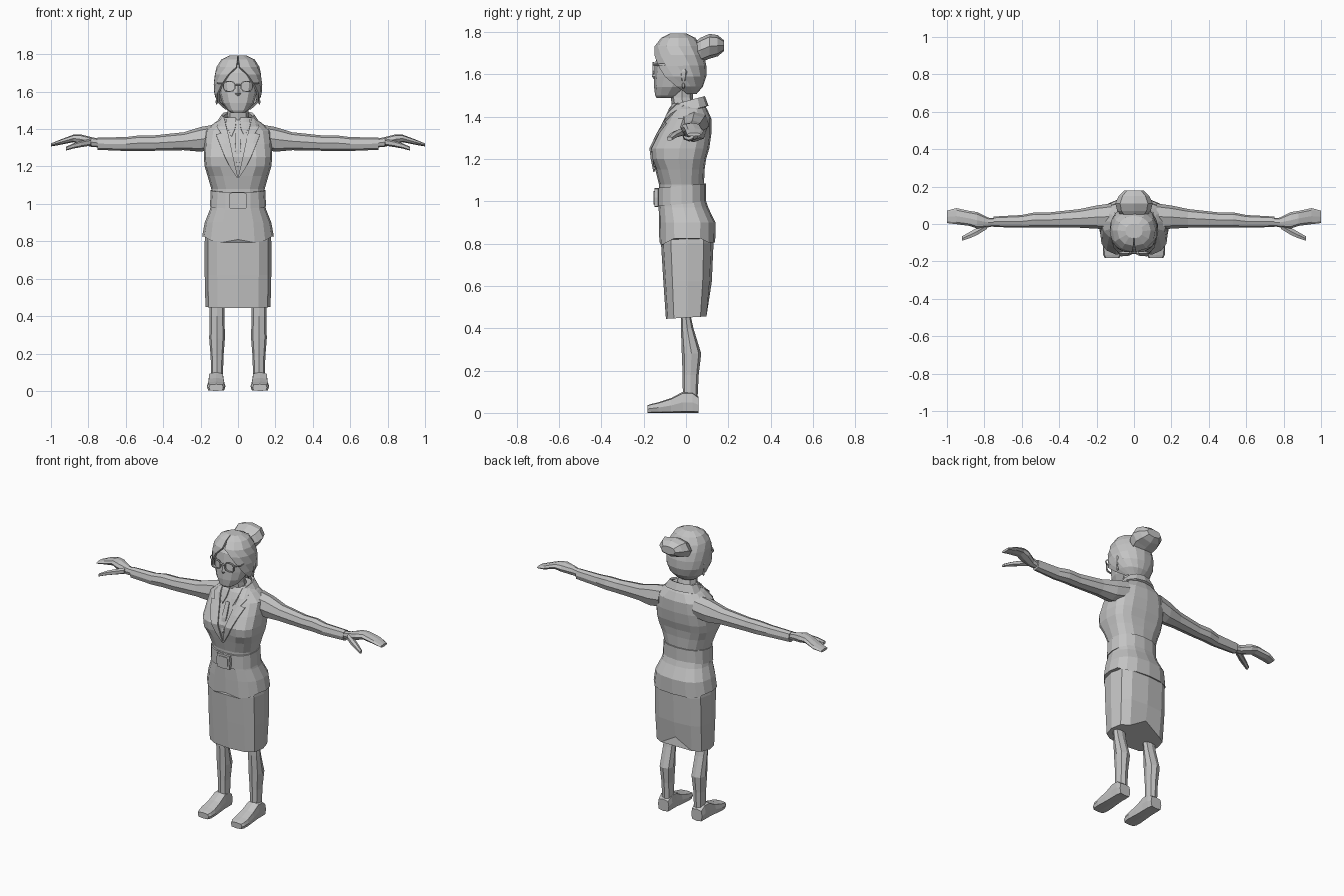
import bpy, bmesh, math
from mathutils import Vector
from mathutils.bvhtree import BVHTree

grey = bpy.data.materials.new("light grey")
grey.diffuse_color = (0.55, 0.55, 0.55, 1)


def spow(v, p):
    return math.copysign(abs(v) ** p, v) if abs(v) > 1e-6 else 0.0


def ring(axis, pos, c1, h1, c2, h2, n=8, p=0.85, gap=0):
    """Rounded-box cross-section; gap leaves an opening (degrees) at the front."""
    pts = []
    for i in range(n):
        if gap:
            t = math.radians(gap) + i / (n - 1) * (2 * math.pi - 2 * math.radians(gap))
        else:
            t = 2 * math.pi * i / n
        a, b = c1 + h1 * spow(math.sin(t), p), c2 - h2 * spow(math.cos(t), p)
        pts.append({'x': (pos, a, b), 'y': (a, pos, b), 'z': (a, b, pos)}[axis])
    return pts


def zring(z, hw, yf, yb, cx=0, **k):
    return ring('z', z, cx, hw, (yf + yb) / 2, (yb - yf) / 2, **k)


def loft(name, rings, closed=True, caps=(True, True), mirror=False, solid=0, warp=None):
    bm = bmesh.new()
    rows = [[bm.verts.new(warp(Vector(c), i) if warp else c) for c in r]
            for i, r in enumerate(rings)]
    n = len(rows[0])
    for r0, r1 in zip(rows, rows[1:]):
        for i in range(n if closed else n - 1):
            j = (i + 1) % n
            bm.faces.new((r0[i], r0[j], r1[j], r1[i]))
    for row, cap in zip((rows[0], rows[-1]), caps):
        if cap:
            bm.faces.new(row)
    bmesh.ops.recalc_face_normals(bm, faces=bm.faces)
    return finish(name, bm, mirror, solid)


def finish(name, bm, mirror=False, solid=0):
    me = bpy.data.meshes.new(name)
    bm.to_mesh(me)
    bm.free()
    me.materials.append(grey)
    ob = bpy.data.objects.new(name, me)
    bpy.context.collection.objects.link(ob)
    if solid:
        m = ob.modifiers.new("thickness", 'SOLIDIFY')
        m.thickness, m.offset = solid, 0
    if mirror:
        ob.modifiers.new("mirror", 'MIRROR').use_clip = False
    return ob


# Jacket body, with a slight dip between the bust
body = [(1.465, .075, -.055, .08, .9), (1.435, .125, -.075, .10, .9), (1.39, .175, -.095, .12, .8),
        (1.32, .18, -.135, .12, .7), (1.25, .183, -.17, .11, .65), (1.20, .178, -.165, .095, .65),
        (1.15, .163, -.145, .088, .75), (1.08, .143, -.128, .085, .85), (1.0, .14, -.126, .086, .85)]


def bust(v, i):
    if abs(v.x) < .01 and v.y < 0 and 3 <= i <= 5:
        v.y += .015
    return v


jacket = loft("jacket_body", [zring(z, w, f, b, n=16, p=p) for z, w, f, b, p in body], warp=bust)


# Flared jacket hem with a pointed front opening
def hem(v, i):
    v.z += .1 * v.y if i == 0 else 0
    if i == 3:
        if v.y < -.07:
            v.z = .81 if abs(v.x) < .01 else .775 + .2 * abs(v.x)
        elif v.y > .09:
            v.z = .805
    return v


loft("jacket_hem", [zring(z, w, f, b, n=16, p=.8) for z, w, f, b in
     [(1.02, .139, -.127, .086), (.97, .15, -.129, .105), (.90, .178, -.128, .139),
      (.825, .192, -.126, .138)]], warp=hem)


# Belt and buckle
def tilt(v, i):
    v.z += .09 * v.y
    return v


loft("belt", [zring(z, w, -.137, .094, n=16, p=.83) for z, w in
     [(1.075, .146), (.988, .15)]], warp=tilt)
loft("buckle", [ring('y', y, 0, .047, 1.017, .045, n=8, p=.2) for y in (-.149, -.13)])
loft("buckle_plate", [ring('y', y, 0, .034, 1.017, .032, n=8, p=.2) for y in (-.153, -.14)])


# Pencil skirt with a slit at the back
def slit(v, i):
    if i == 3:
        v.z += .06 * v.y
        if abs(v.x) < .01 and v.y > 0:
            v.z = .52
    return v


loft("skirt", [zring(z, w, f, b, n=12, p=.68) for z, w, f, b in
     [(.90, .165, -.115, .12), (.80, .178, -.118, .13), (.62, .178, -.107, .122),
      (.45, .174, -.095, .106)]], warp=slit)

# Lapels and shirt collar, wrapped onto the jacket front
tree = BVHTree.FromPolygons([v.co for v in jacket.data.vertices],
                            [p.vertices for p in jacket.data.polygons])


def front_plate(name, rows, lift):
    rings = []
    for z, a, b in rows:
        row = []
        for k in range(4):
            x = a + (b - a) * k / 3
            hit = tree.ray_cast(Vector((x, -1, z)), Vector((0, 1, 0)))[0]
            row.append((x, (hit.y if hit else -.05) - lift, z))
        rings.append(row)
    loft(name, rings, closed=False, caps=(False, False), mirror=True, solid=.009)


front_plate("lapel", [(1.14, .0, .006), (1.20, .014, .045), (1.25, .026, .07), (1.32, .041, .098),
                      (1.37, .052, .118), (1.375, .053, .09), (1.41, .062, .112),
                      (1.455, .072, .09)], .008)
front_plate("shirt_collar", [(1.36, .034, .036), (1.40, .016, .052), (1.435, .010, .062),
                             (1.46, .012, .062)], .003)
front_plate("shirt_edge", [(1.20, .0, .004), (1.29, .0, .016), (1.38, .0, .012)], .003)


def lean(v, i):
    v.z += .3 * (v.y - .02)
    return v


loft("jacket_collar", [zring(z, w, f, b, n=11, p=.9, gap=35) for z, w, f, b in
     [(1.425, .115, -.075, .10), (1.475, .082, -.06, .083)]],
     closed=False, caps=(False, False), solid=.014, warp=lean)

# Sleeves, hands and thumbs
def limb(name, rows, n=8, p=.85):
    loft(name, [ring('x', x, y, hy, z, hz, n=n, p=p) for x, y, z, hy, hz in rows], mirror=True)


limb("sleeve", [(.12, .04, 1.36, .07, .065), (.2, .037, 1.345, .062, .066),
                (.29, .03, 1.335, .05, .048), (.45, .022, 1.325, .04, .041),
                (.53, .022, 1.325, .04, .041), (.6, .014, 1.32, .034, .037),
                (.75, .012, 1.322, .028, .033)])
limb("hand", [(.74, .01, 1.325, .02, .023), (.78, .008, 1.33, .026, .026),
              (.84, .02, 1.345, .044, .026), (.88, .03, 1.35, .04, .02),
              (.95, .042, 1.33, .043, .014), (1.0, .038, 1.315, .033, .008)])
limb("thumb", [(.785, -.01, 1.33, .018, .018), (.84, -.04, 1.32, .022, .017),
               (.88, -.06, 1.31, .019, .014), (.92, -.078, 1.295, .013, .01)], n=6)

# Legs and shoes
loft("leg", [zring(z, w, f, b, cx=.112) for z, w, f, b in
     [(.60, .05, -.05, .04), (.45, .041, -.024, .024), (.40, .04, -.024, .035),
      (.28, .042, -.02, .072), (.18, .034, -.016, .06), (.08, .032, -.015, .055)]], mirror=True)
loft("shoe", [ring('y', y, .117, w, h / 2, h / 2, p=.45) for y, w, h in
     [(.06, .038, .075), (.03, .042, .10), (-.015, .042, .10), (-.07, .045, .07),
      (-.13, .05, .05), (-.165, .048, .042), (-.183, .038, .036)]], mirror=True)

# Neck, face and nose
loft("neck", [zring(z, w, f, b) for z, w, f, b in
     [(1.57, .06, -.08, .04), (1.49, .055, -.072, .032), (1.40, .07, -.06, .055)]])
loft("face", [zring(z, w, f, b, n=12, p=.85) for z, w, f, b in
     [(1.487, .035, -.138, -.06), (1.50, .055, -.146, -.03), (1.54, .085, -.151, .02),
      (1.59, .10, -.15, .06), (1.64, .106, -.146, .075), (1.70, .10, -.138, .06),
      (1.75, .07, -.10, .035)]])
loft("nose", [zring(z, w, f, -.13, n=4, p=1) for z, w, f in
     [(1.64, .008, -.148), (1.59, .017, -.162), (1.577, .012, -.152)]])

# Swept hair parted at the front, and the bun behind
loft("hair", [zring(z, w, f, b, n=13, p=.9, gap=g) for z, w, f, b, g in
     [(1.787, .045, -.075, .0, 1), (1.768, .085, -.113, .04, 1), (1.73, .109, -.143, .066, 3),
      (1.69, .12, -.152, .08, 22), (1.64, .124, -.153, .09, 40), (1.59, .122, -.15, .09, 58),
      (1.545, .105, -.14, .075, 85), (1.51, .075, -.12, .045, 120)]],
     closed=False, caps=(True, False), solid=.012)
loft("bun", [ring('y', y, 0, w, z, h) for y, w, z, h in
     [(.03, .055, 1.70, .045), (.07, .09, 1.715, .058), (.11, .10, 1.732, .059),
      (.15, .082, 1.735, .05), (.18, .05, 1.735, .025)]])

# Ears and drop earrings
for name, c, s in (("ear", (.117, -.012, 1.60), (.012, .02, .033)),
                   ("earring", (.114, -.012, 1.545), (.007, .007, .014))):
    loft(name, [zring(c[2] + s[2] * k, s[0] * w, c[1] - s[1] * w, c[1] + s[1] * w, cx=c[0], n=6)
                for k, w in ((1, .4), (.4, 1), (-.4, .85), (-1, .3))], mirror=True)

# Glasses: rims, bridge and side arms
rim = [ring('y', y, .047, .034 * s, 1.628, .03 * s, n=10, p=.75)
       for y, s in ((-.158, 1), (-.158, .84), (-.148, .84), (-.148, 1), (-.158, 1))]
loft("glasses_rim", rim, caps=(False, False), mirror=True)
loft("glasses_bridge", [ring('x', x, -.155, .005, 1.637, .005, n=4) for x in (-.016, .016)])
loft("glasses_arm", [ring('x', x, y, .005, 1.645, .005, n=4) for x, y in
                     ((.077, -.153), (.108, -.125), (.124, -.01))], mirror=True)
